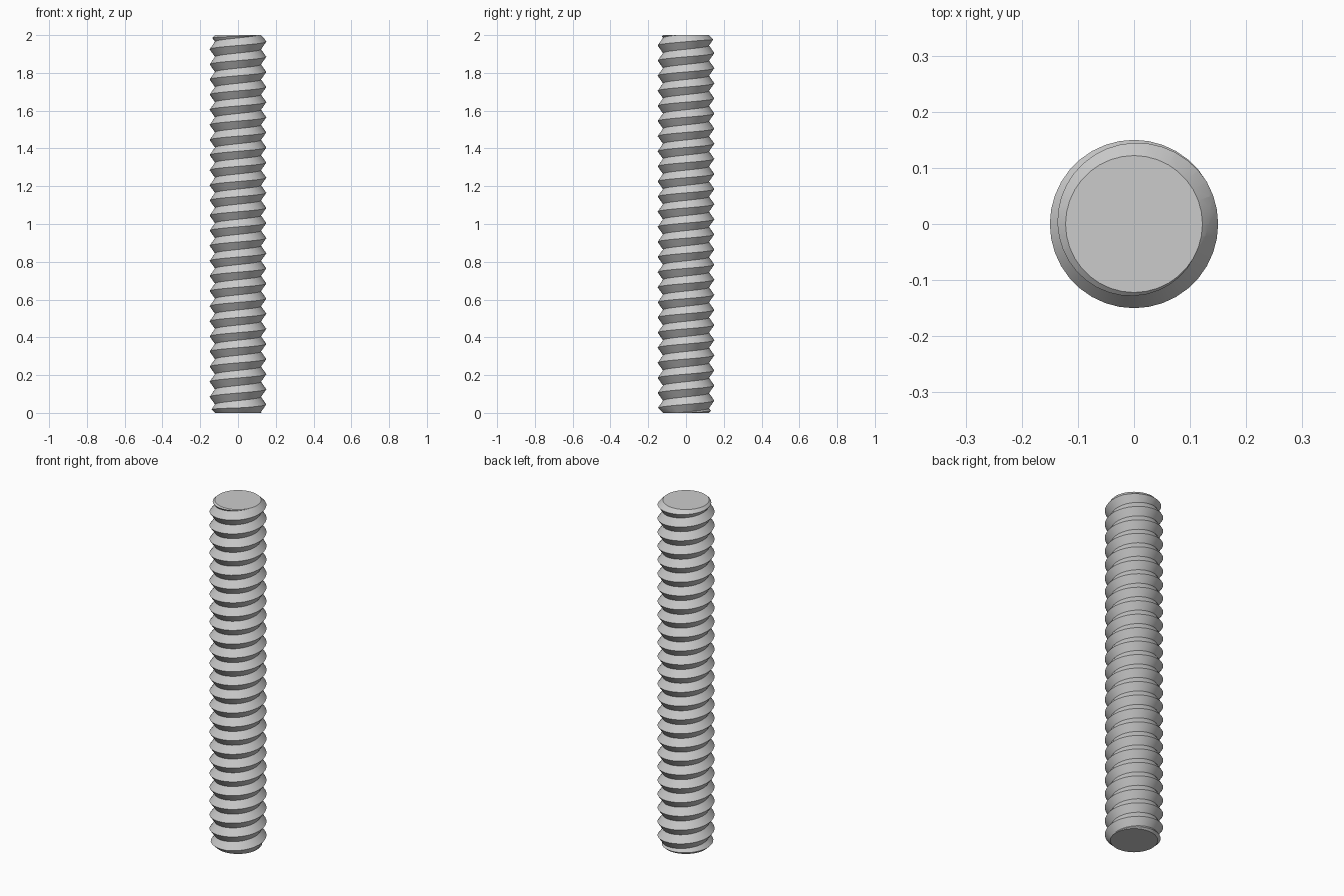
import bpy, bmesh, math

cube = bpy.data.objects.get("Cube")
if cube:
    bpy.data.objects.remove(cube, do_unlink=True)

LENGTH, PITCH = 2.0, 0.08
CREST, ROOT = 0.15, 0.122
SEGS = 36
FIRST_CREST = 0.045          # crest height on the +x side
CHAMFER = 0.05


def ring_point(radius, step, z):
    a = 2 * math.pi * step / SEGS
    return (radius * math.cos(a), radius * math.sin(a), z)


def make_object(name, bm):
    bmesh.ops.recalc_face_normals(bm, faces=bm.faces)
    mesh = bpy.data.meshes.new(name)
    bm.to_mesh(mesh)
    bm.free()
    obj = bpy.data.objects.new(name, mesh)
    bpy.context.collection.objects.link(obj)
    return obj


# Helical V thread, overlong at both ends
bm = bmesh.new()
turns = round(LENGTH / PITCH) + 6
start = FIRST_CREST - 3 * PITCH
crest, root = [], []
for i in range(turns * SEGS + 1):
    z = start + PITCH * i / SEGS
    crest.append(bm.verts.new(ring_point(CREST, i, z)))
    root.append(bm.verts.new(ring_point(ROOT, i, z + PITCH / 2)))
for i in range(turns * SEGS):
    bm.faces.new((crest[i], crest[i + 1], root[i + 1], root[i]))
    j = i + SEGS
    if j + 1 < len(crest):
        bm.faces.new((root[i], root[i + 1], crest[j + 1], crest[j]))

# Close the overlong ends with fans
open_edges = [e for e in bm.edges if e.is_boundary]
low = bm.verts.new((0, 0, start - PITCH))
high = bm.verts.new((0, 0, LENGTH + 4 * PITCH))
for e in open_edges:
    tip = low if e.verts[0].co.z < LENGTH / 2 else high
    bm.faces.new((e.verts[0], e.verts[1], tip))
rod = make_object("threaded_rod", bm)

# Chamfered blank that trims the thread to length
bm = bmesh.new()
profile = [(ROOT, 0), (ROOT + CHAMFER, CHAMFER),
           (ROOT + CHAMFER, LENGTH - CHAMFER), (ROOT, LENGTH)]
rings = [[bm.verts.new(ring_point(r, s, z)) for s in range(SEGS)] for r, z in profile]
for a, b in zip(rings, rings[1:]):
    for s in range(SEGS):
        t = (s + 1) % SEGS
        bm.faces.new((a[s], a[t], b[t], b[s]))
bm.faces.new(rings[0])
bm.faces.new(rings[-1])
blank = make_object("end_chamfer_cutter", bm)
blank.hide_render = True

trim = rod.modifiers.new("trim", 'BOOLEAN')
trim.operation = 'INTERSECT'
trim.solver = 'EXACT'
trim.object = blank
bpy.ops.object.select_all(action='DESELECT')
rod.select_set(True)
bpy.context.view_layer.objects.active = rod
bpy.ops.object.modifier_apply(modifier=trim.name)
bpy.data.objects.remove(blank, do_unlink=True)

# Plain grey steel
steel = bpy.data.materials.new("grey_steel")
steel.use_nodes = True
colour = (0.6, 0.6, 0.6, 1)
steel.diffuse_color = colour
steel.node_tree.nodes["Principled BSDF"].inputs["Base Color"].default_value = colour
rod.data.materials.clear()
rod.data.materials.append(steel)
bpy.ops.object.shade_smooth_by_angle(angle=math.radians(30))
